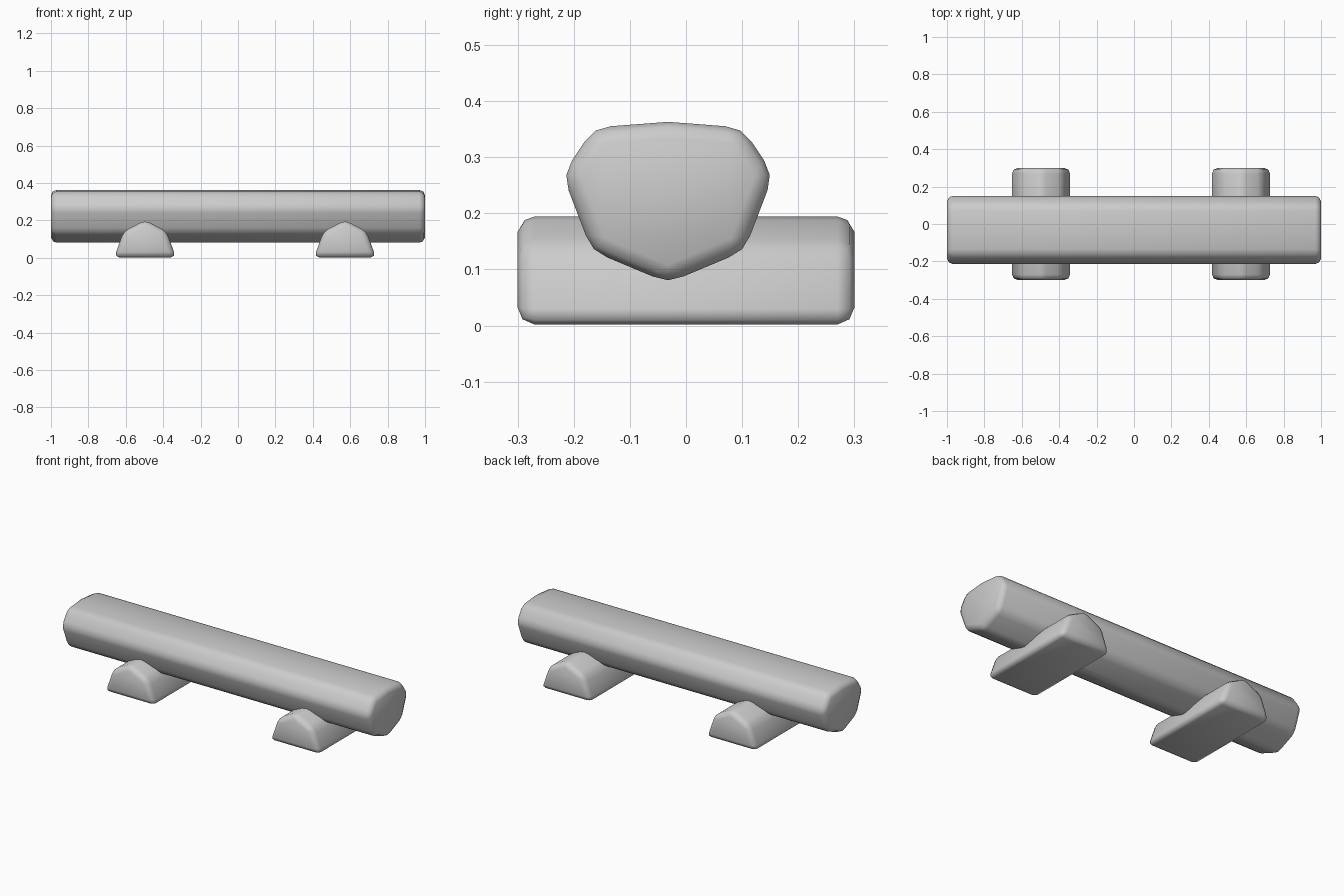
import bpy, bmesh
from mathutils import Vector

if "Cube" in bpy.data.objects:
    bpy.data.objects.remove(bpy.data.objects["Cube"])


def prism(name, half, axis, start, end, centre):
    """Extrude a mirrored half profile (offset, z) along x or y, with rounded edges."""
    mirrored = [(-o, z) for o, z in reversed(half) if o > 0]
    bm = bmesh.new()
    verts = []
    for o, z in half + mirrored:
        co = (start, centre + o, z) if axis == 'X' else (centre + o, start, z)
        verts.append(bm.verts.new(co))
    face = bm.faces.new(verts)
    ext = bmesh.ops.extrude_face_region(bm, geom=[face], use_keep_orig=True)
    length = end - start
    move = Vector((length, 0, 0)) if axis == 'X' else Vector((0, length, 0))
    bmesh.ops.translate(bm, vec=move,
                        verts=[g for g in ext['geom'] if isinstance(g, bmesh.types.BMVert)])
    bmesh.ops.recalc_face_normals(bm, faces=bm.faces)
    for f in bm.faces:
        f.smooth = True
    me = bpy.data.meshes.new(name)
    bm.to_mesh(me)
    bm.free()
    ob = bpy.data.objects.new(name, me)
    bpy.context.collection.objects.link(ob)
    bev = ob.modifiers.new("Rounded edges", 'BEVEL')
    bev.width = 0.03
    bev.segments = 2
    bev.limit_method = 'ANGLE'
    bev.angle_limit = 0.52
    return ob


# Log seat: faceted trunk lying along x
log = [(0, 0.363), (0.132, 0.353), (0.188, 0.269), (0.136, 0.133), (0, 0.076)]
prism("log_seat", log, 'X', -1.0, 1.0, -0.032)

# Two split-log supports running along y
support = [(0, 0.201), (0.115, 0.142), (0.165, 0.002)]
for name, x in (("left_support", -0.497), ("right_support", 0.572)):
    prism(name, support, 'Y', -0.3, 0.3, x)
